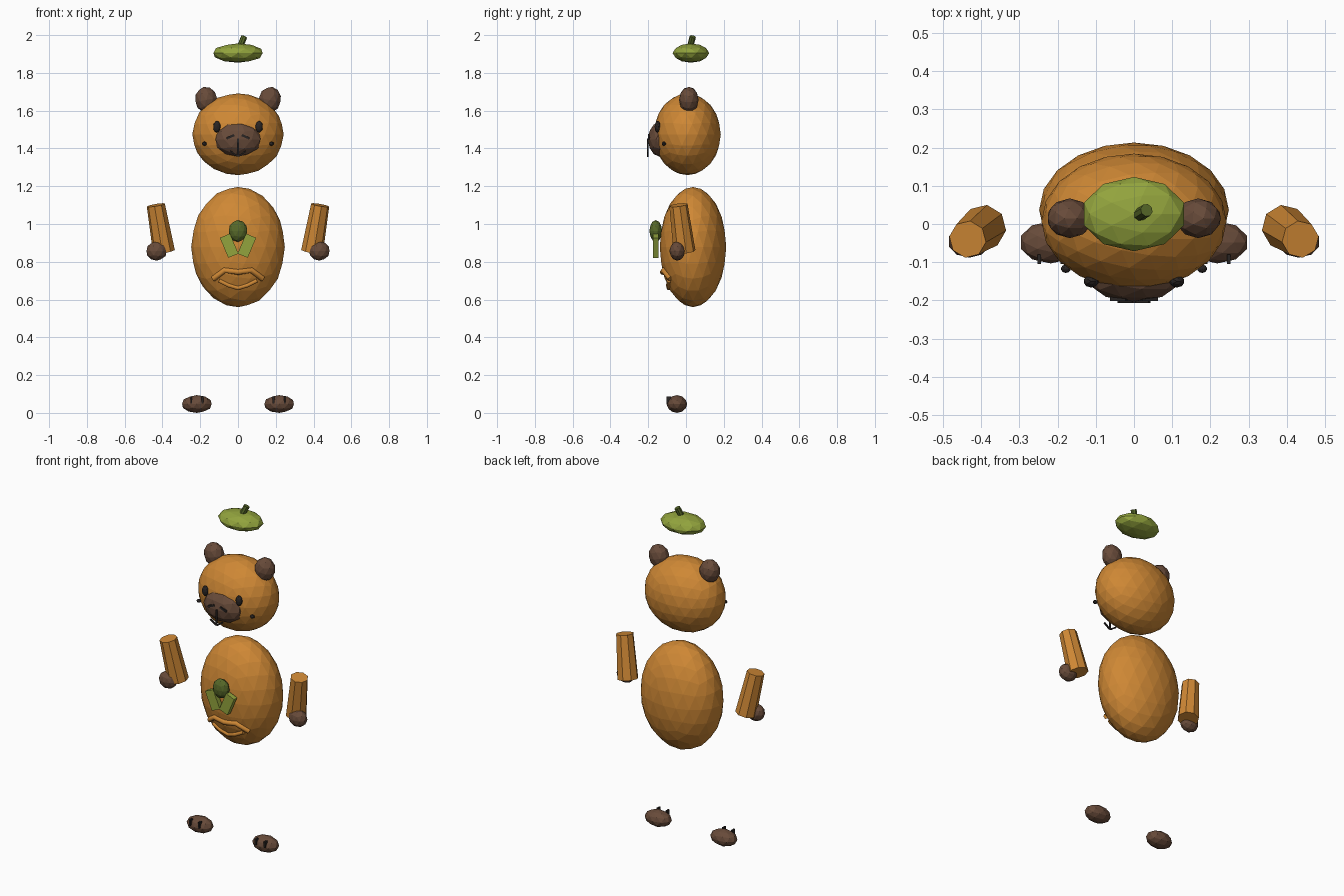
import bpy, math
from mathutils import Vector

if "Cube" in bpy.data.objects:
    bpy.data.objects.remove(bpy.data.objects["Cube"])

def mat(name, c):
    m = bpy.data.materials.new(name)
    m.diffuse_color = (*c, 1)
    m.use_nodes = True
    m.node_tree.nodes["Principled BSDF"].inputs["Base Color"].default_value = m.diffuse_color
    return m

ORANGE = mat("orange fur", (0.62, 0.245, 0.035))
BROWN = mat("brown", (0.138, 0.07, 0.042))
DARK = mat("near black", (0.022, 0.018, 0.017))
GREEN = mat("leaf green", (0.29, 0.37, 0.047))
OLIVE = mat("olive", (0.095, 0.14, 0.022))

def finish(name, m):
    o = bpy.context.object
    o.name = name
    o.data.materials.append(m)
    return o

def ball(name, loc, size, m, sub=2, rot=(0, 0, 0)):
    bpy.ops.mesh.primitive_ico_sphere_add(subdivisions=sub, radius=1, location=loc, rotation=rot)
    o = finish(name, m)
    o.scale = size
    return o

def box(name, loc, size, m, rot=(0, 0, 0)):
    bpy.ops.mesh.primitive_cube_add(size=1, location=loc, rotation=rot)
    o = finish(name, m)
    o.scale = size
    return o

def cone(name, a, b, r1, r2, m, n=8):
    a, b = Vector(a), Vector(b)
    d = b - a
    bpy.ops.mesh.primitive_cone_add(vertices=n, radius1=r1, radius2=r2, depth=d.length,
                                    location=(a + b) / 2)
    o = finish(name, m)
    o.rotation_euler = d.to_track_quat('Z', 'Y').to_euler()
    return o

# Body and head
BC, BR = (0, 0.037, 0.878), (0.248, 0.176, 0.318)
ball("body", BC, BR, ORANGE, 3)
ball("head", (0, 0.007, 1.475), (0.242, 0.177, 0.216), ORANGE, 3)

# Belly folds following the body surface
def fold(name, pts, r):
    cu = bpy.data.curves.new(name, 'CURVE')
    cu.dimensions = '3D'
    cu.bevel_depth, cu.bevel_resolution, cu.use_fill_caps = r, 1, True
    sp = cu.splines.new('POLY')
    sp.points.add(len(pts) - 1)
    for p, (x, z) in zip(sp.points, pts):
        k = 1 - (x / BR[0]) ** 2 - ((z - BC[2]) / BR[2]) ** 2
        p.co = (x, BC[1] - BR[1] * math.sqrt(k), z, 1)
    o = bpy.data.objects.new(name, cu)
    bpy.context.collection.objects.link(o)
    bpy.ops.object.select_all(action='DESELECT')
    o.select_set(True)
    bpy.context.view_layer.objects.active = o
    bpy.ops.object.convert(target='MESH')
    finish(name, ORANGE)

fold("upper_belly_fold", [(-.13, .71), (-.07, .755), (0, .745), (.07, .755), (.13, .71)], 0.016)
fold("lower_belly_fold", [(-.1, .70), (-.05, .675), (0, .66), (.05, .675), (.1, .70)], 0.012)

# Muzzle and mouth
ball("muzzle", (0, -0.138, 1.448), (0.125, 0.065, 0.092), BROWN)
box("mouth_center", (0, -0.203, 1.405), (0.008, 0.008, 0.095), DARK)

for s, side in ((-1, "left"), (1, "right")):
    # Face
    ball(side + "_ear", (s * .168, .015, 1.657), (.06, .052, .07), BROWN, 2, (0, s * .2, 0))
    ball(side + "_eye", (s * .112, -.15, 1.515), (.02, .016, .031), DARK)
    ball(side + "_cheek_dot", (s * .178, -.117, 1.425), (.013, .011, .011), DARK)
    box(side + "_nostril", (s * .04, -.195, 1.462), (.045, .012, .012), DARK, (0, s * .4, 0))
    box(side + "_mouth_line", (s * .022, -.203, 1.372), (.045, .008, .008), DARK, (0, -s * .6, 0))
    # Arms and hands
    cone(side + "_arm", (s * .392, -.008, .853), (s * .435, -.04, 1.1), .059, .049, ORANGE)
    ball(side + "_hand", (s * .431, -.046, .857), (.056, .042, .051), BROWN)
    # Feet and claws
    ball(side + "_foot", (s * .218, -.048, .047), (.082, .055, .047), BROWN)
    for dx in (-.03, .03):
        box(side + "_claw", (s * .218 + dx, -.092, .068), (.009, .024, .036), DARK)
    # Bow leaves
    box(side + "_bow_leaf", (s * .047, -.16, .885), (.058, .03, .115), GREEN, (0, s * .4, 0))

# Bow knot
ball("bow_knot", (0, -.16, .963), (.051, .034, .058), OLIVE)

# Leaf cap with a stem
ball("leaf_cap", (0, .026, 1.905), (.137, .097, .051), GREEN)
cone("cap_stem", (.008, .02, 1.93), (.033, .036, 1.992), .017, .017, OLIVE)
